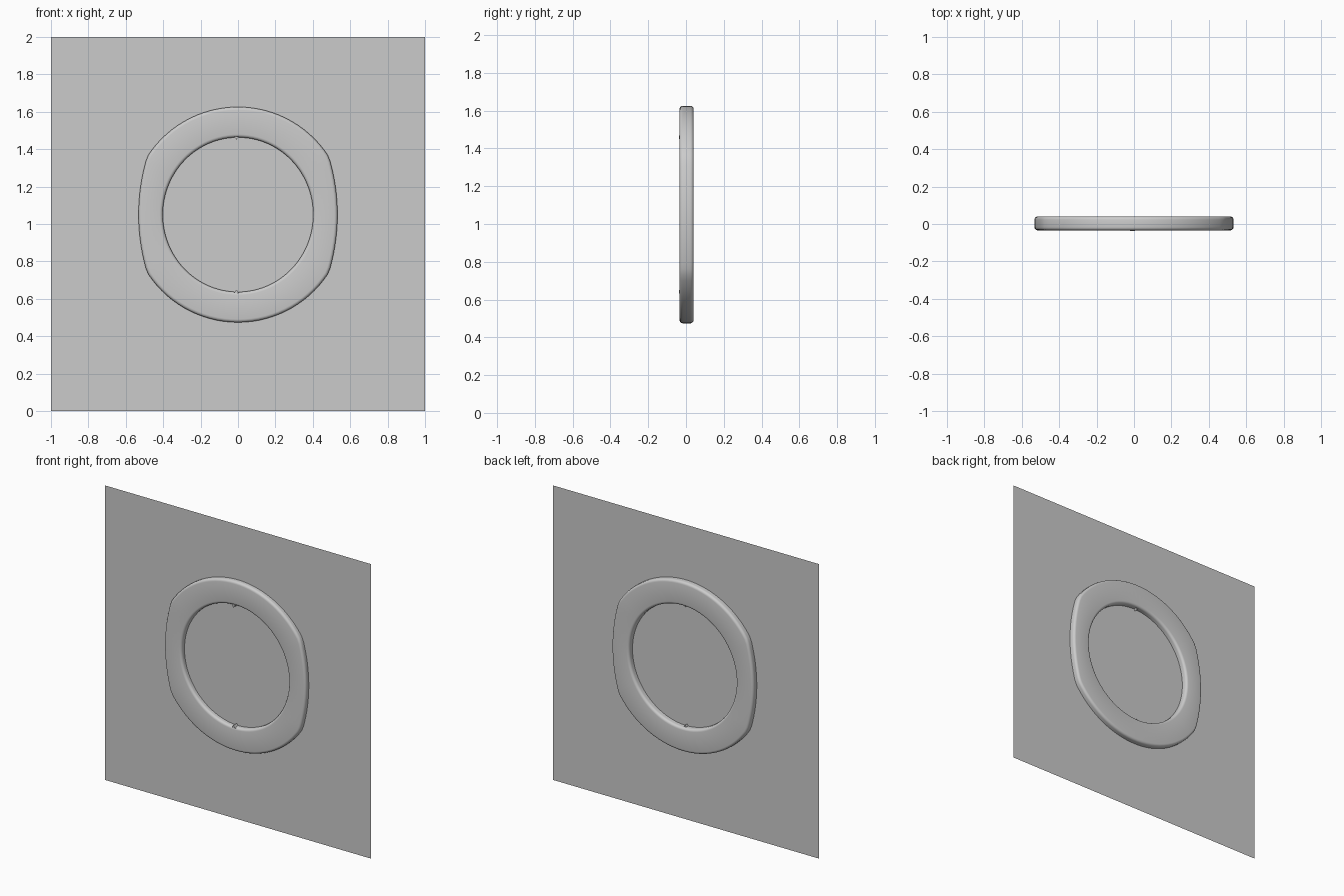
import bpy, bmesh, math

if "Cube" in bpy.data.objects:
    bpy.data.objects.remove(bpy.data.objects["Cube"])

CZ, N = 1.05, 96


def finish(name, bm, smooth=False):
    bmesh.ops.recalc_face_normals(bm, faces=bm.faces)
    me = bpy.data.meshes.new(name)
    bm.to_mesh(me)
    bm.free()
    ob = bpy.data.objects.new(name, me)
    bpy.context.collection.objects.link(ob)
    if smooth:
        bpy.ops.object.select_all(action='DESELECT')
        ob.select_set(True)
        bpy.context.view_layer.objects.active = ob
        bpy.ops.object.shade_smooth_by_angle(angle=math.radians(40))
    return ob


# flat upright panel
bm = bmesh.new()
bm.faces.new([bm.verts.new(p) for p in ((-1, 0, 0), (1, 0, 0), (1, 0, 2), (-1, 0, 2))])
finish("backing_panel", bm)


# outer outline: a circle with flattened sides
def outer(a):
    x, z = 0.576 * math.cos(a), 0.576 * math.sin(a)
    lim = 0.532 - 0.48 * z * z
    return max(-lim, min(lim, x)), z


def inner(a):
    return 0.402 * math.cos(a), 0.413 * math.sin(a)


# rounded rectangular section: (on outer outline?, radial inset, y)
Y0, Y1, R = -0.034, 0.04, 0.017
arc = [(R - R * math.sin(t), R - R * math.cos(t)) for t in (math.pi / 8 * i for i in range(5))]
section = [(True, i, Y0 + d) for i, d in arc]
section += [(True, i, Y1 - d) for i, d in reversed(arc)]
section += [(False, -i, Y1 - d) for i, d in arc]
section += [(False, -i, Y0 + d) for i, d in reversed(arc)]

bm = bmesh.new()
loops = []
for k in range(N):
    a = 2 * math.pi * k / N
    loop = []
    for is_outer, inset, y in section:
        x, z = outer(a) if is_outer else inner(a)
        loop.append(bm.verts.new((x - inset * math.cos(a), y, CZ + z - inset * math.sin(a))))
    loops.append(loop)
M = len(section)
for k in range(N):
    p, q = loops[k], loops[(k + 1) % N]
    for j in range(M):
        bm.faces.new((p[j], p[(j + 1) % M], q[(j + 1) % M], q[j]))
finish("ring_frame", bm, True)

# small pointed nubs inside the ring, top and bottom
for name, s in (("top_nub", 1), ("bottom_nub", -1)):
    bm = bmesh.new()
    tri = ((-0.021, 0.419), (0.005, 0.419), (-0.008, 0.400))
    ends = [[bm.verts.new((x, y, CZ + s * z)) for x, z in tri] for y in (-0.038, 0.02)]
    for e in ends:
        bm.faces.new(e)
    for i in range(3):
        j = (i + 1) % 3
        bm.faces.new((ends[0][i], ends[0][j], ends[1][j], ends[1][i]))
    finish(name, bm)
